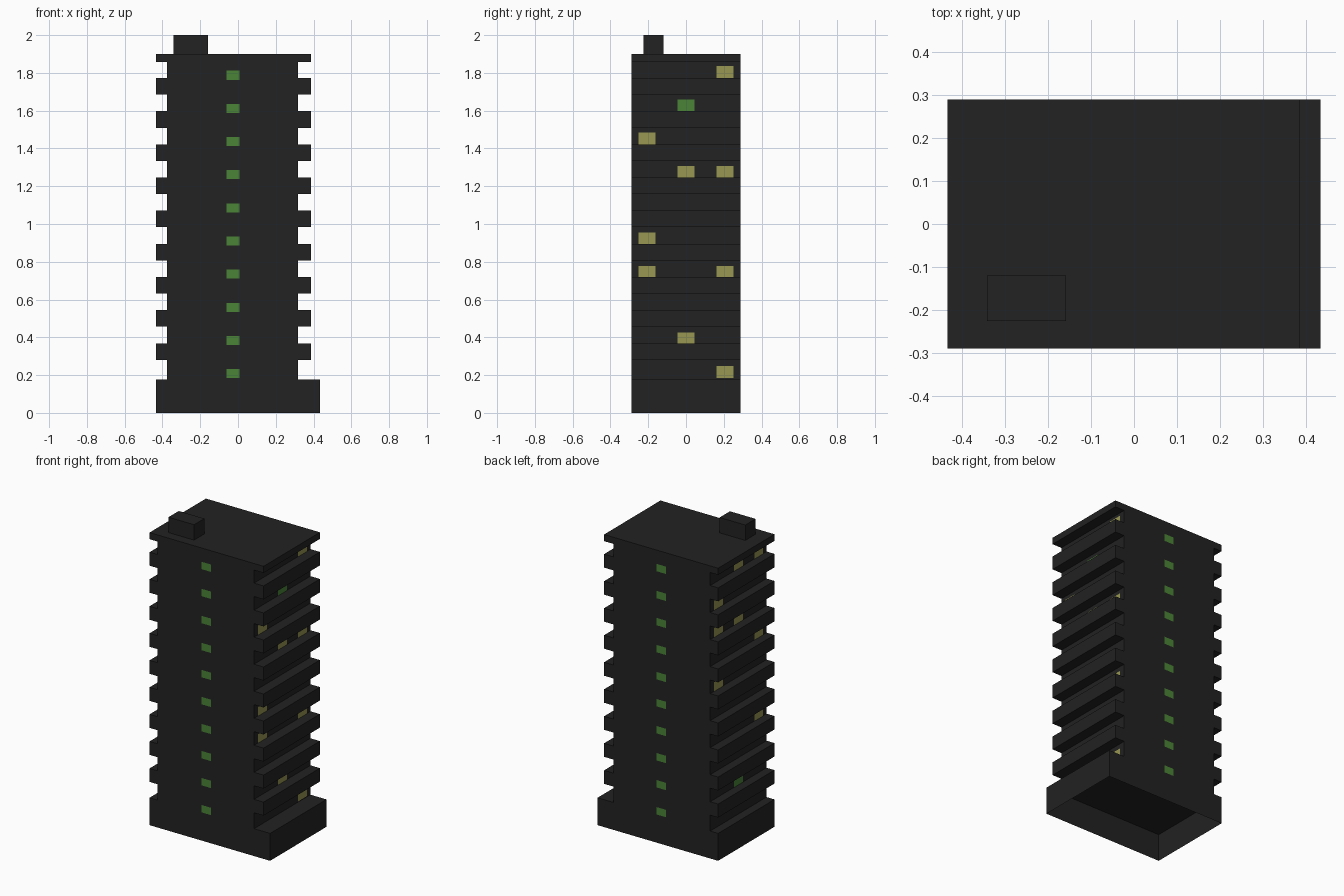
import bpy, bmesh

if "Cube" in bpy.data.objects:
    bpy.data.objects.remove(bpy.data.objects["Cube"])

BASE_H, PITCH = 0.178, 0.1755       # ground floor height, storey height
FLOORS = 10
ROOF_Z = 1.9
HALF_Y = 0.289
WALL_L, WALL_R = -0.376, 0.318      # recessed side walls
EDGE_L, EDGE_R = -0.433, 0.386      # outer edge of the balconies


def material(name, rgb):
    m = bpy.data.materials.new(name)
    m.diffuse_color = (*rgb, 1)
    m.use_nodes = True
    m.node_tree.nodes["Principled BSDF"].inputs["Base Color"].default_value = m.diffuse_color
    return m


CONCRETE = material("dark concrete", (0.016, 0.016, 0.016))
GREEN = material("green window", (0.069, 0.227, 0.038))
YELLOW = material("yellow window", (0.31, 0.31, 0.085))


def finish(bm, name, mat):
    bmesh.ops.recalc_face_normals(bm, faces=bm.faces)
    mesh = bpy.data.meshes.new(name)
    bm.to_mesh(mesh)
    bm.free()
    mesh.materials.append(mat)
    obj = bpy.data.objects.new(name, mesh)
    bpy.context.collection.objects.link(obj)
    return obj


def box(name, lo, hi, mat, open_bottom=False):
    bm = bmesh.new()
    bmesh.ops.create_cube(bm, size=1)
    for v in bm.verts:
        v.co = [lo[i] if v.co[i] < 0 else hi[i] for i in range(3)]
    if open_bottom:
        bottom = [f for f in bm.faces if all(v.co.z <= lo[2] + 1e-5 for v in f.verts)]
        bmesh.ops.delete(bm, geom=bottom, context='FACES_ONLY')
    return finish(bm, name, mat)


def plate(name, corners, mat):
    bm = bmesh.new()
    bm.faces.new([bm.verts.new(c) for c in corners])
    obj = finish(bm, name, mat)
    return obj


# Ground floor: hollow, open underneath
box("ground_floor", (-0.433, -HALF_Y, 0), (0.433, HALF_Y, BASE_H), CONCRETE, True)


# Tower: stepped side profile with solid balcony bands, extruded front to back
def side(wall, edge):
    pts = [(wall, BASE_H)]
    for k in range(FLOORS):
        low = BASE_H + 0.103 + PITCH * k
        high = low + 0.0875
        if k == FLOORS - 1:         # roof slab
            low, high = 1.857, ROOF_Z
        pts += [(wall, low), (edge, low), (edge, high)]
        if k < FLOORS - 1:
            pts.append((wall, high))
    return pts


bm = bmesh.new()
profile = side(WALL_R, EDGE_R) + side(WALL_L, EDGE_L)[::-1]
face = bm.faces.new([bm.verts.new((x, -HALF_Y, z)) for x, z in profile])
ext = bmesh.ops.extrude_face_region(bm, geom=[face], use_keep_orig=True)
bmesh.ops.translate(bm, vec=(0, 2 * HALF_Y, 0),
                    verts=[g for g in ext["geom"] if isinstance(g, bmesh.types.BMVert)])
hidden = [f for f in bm.faces if all(v.co.z < BASE_H + 1e-4 for v in f.verts)]
bmesh.ops.delete(bm, geom=hidden, context='FACES_ONLY')
finish(bm, "tower", CONCRETE)

# Stair housing on the roof
box("roof_housing", (-0.342, -0.225, ROOF_Z), (-0.158, -0.12, 2.0), CONCRETE)

# Stairwell windows, one per floor on front and back
for k in range(FLOORS):
    z0 = 0.184 + PITCH * k
    z1 = z0 + 0.048
    for label, s in (("front", -1), ("back", 1)):
        y = s * (HALF_Y + 0.002)
        c = [(-0.06, y, z0), (0.008, y, z0), (0.008, y, z1), (-0.06, y, z1)]
        obj = plate(f"{label}_window_{k}", c if s < 0 else c[::-1], GREEN)

# Lit side windows: (floor, column) where column -1, 0, 1 runs front to back
RIGHT = [(9, 1), (8, 0), (7, -1), (6, 0), (6, 1), (4, -1), (3, -1), (3, 1), (1, 0), (0, 1)]
LEFT = [(9, -1), (9, 0), (8, 1), (7, 0), (7, 1), (6, -1), (5, 1), (3, -1), (1, 0)]
for label, wall, s, cells, green in (("right", WALL_R, 1, RIGHT, (8, 0)),
                                     ("left", WALL_L, -1, LEFT, (1, 0))):
    x = wall + s * 0.002
    for k, col in cells:
        y0, z0 = 0.206 * col - 0.045, 0.184 + 0.1765 * k
        y1, z1 = y0 + 0.09, z0 + 0.064
        c = [(x, y0, z0), (x, y1, z0), (x, y1, z1), (x, y0, z1)]
        plate(f"{label}_window_{k}_{col + 1}", c if s > 0 else c[::-1],
              GREEN if (k, col) == green else YELLOW)

# Make every window plate face outwards
for obj in bpy.data.objects:
    if "window" in obj.name:
        p = obj.data.polygons[0]
        outward = p.center.copy()
        outward.z = 0
        if p.normal.dot(outward) < 0:
            obj.data.flip_normals()
